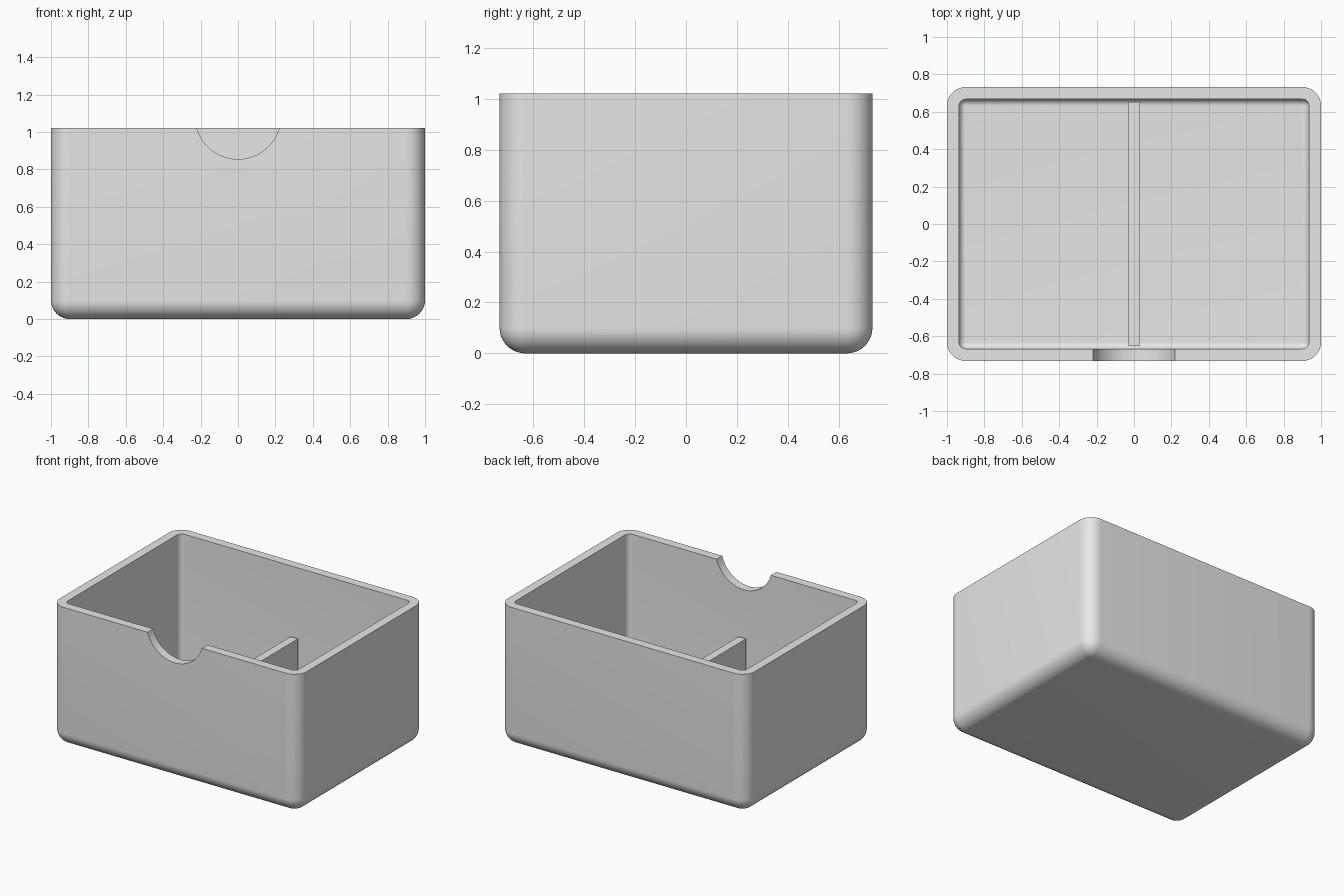
import bpy
import bmesh
from math import sin, cos, pi

cube = bpy.data.objects.get("Cube")
if cube:
    bpy.data.objects.remove(cube, do_unlink=True)

HEIGHT = 1.02
HALF_X, HALF_Y = 1.0, 0.732
WALL = 0.065
OUTER_R = 0.1
INNER_R = OUTER_R - WALL
STEPS = 12

grey = bpy.data.materials.new("light grey")
grey.use_nodes = True
grey.diffuse_color = (0.8, 0.8, 0.8, 1)
grey.node_tree.nodes["Principled BSDF"].inputs["Base Color"].default_value = (0.8, 0.8, 0.8, 1)


def ring(bm, half_x, half_y, corner, radius, z):
    """Rounded rectangle whose corner centres stay put as the radius shrinks."""
    verts = []
    for quarter, (sx, sy) in enumerate([(1, 1), (-1, 1), (-1, -1), (1, -1)]):
        for i in range(STEPS + 1):
            a = (quarter + i / STEPS) * pi / 2
            verts.append(bm.verts.new((sx * (half_x - corner) + radius * cos(a),
                                       sy * (half_y - corner) + radius * sin(a), z)))
    return verts


def shell_rings(bm, inset, corner, floor):
    """Rings from the floor, up around the fillet, to the rim."""
    size = (HALF_X - inset, HALF_Y - inset, corner)
    rings = []
    for i in range(STEPS + 1):
        a = i / STEPS * pi / 2
        rings.append(ring(bm, *size, corner * sin(a), floor + corner * (1 - cos(a))))
    rings.append(ring(bm, *size, corner, HEIGHT))
    return rings


def finish(bm, name):
    bmesh.ops.recalc_face_normals(bm, faces=bm.faces)
    mesh = bpy.data.meshes.new(name)
    bm.to_mesh(mesh)
    bm.free()
    obj = bpy.data.objects.new(name, mesh)
    bpy.context.collection.objects.link(obj)
    mesh.materials.append(grey)
    return obj


def activate(obj):
    bpy.ops.object.select_all(action='DESELECT')
    obj.select_set(True)
    bpy.context.view_layer.objects.active = obj


# Open box: outer skin, flat rim and inner skin as one closed shell
bm = bmesh.new()
outer = shell_rings(bm, 0, OUTER_R, 0)
inner = shell_rings(bm, WALL, INNER_R, WALL)
rings = outer + inner[::-1]
for low, high in zip(rings, rings[1:]):
    for i in range(len(low)):
        j = (i + 1) % len(low)
        bm.faces.new((low[i], low[j], high[j], high[i]))
bm.faces.new(outer[0])
bm.faces.new(inner[0])
bmesh.ops.remove_doubles(bm, verts=bm.verts, dist=1e-5)
box = finish(bm, "open_box")

# Rounded finger notch through the front wall
bpy.ops.mesh.primitive_cylinder_add(vertices=128, radius=0.229, depth=0.2,
                                    location=(0, -0.7, 1.084), rotation=(pi / 2, 0, 0))
cutter = bpy.context.object
cutter.name = "notch_cutter"
cutter.hide_render = True
cutter.data.materials.append(grey)
cut = box.modifiers.new("finger_notch", 'BOOLEAN')
cut.operation = 'DIFFERENCE'
cut.solver = 'EXACT'
cut.object = cutter
activate(box)
bpy.ops.object.modifier_apply(modifier=cut.name)
bpy.data.objects.remove(cutter, do_unlink=True)
bpy.ops.object.shade_smooth_by_angle()

# Half-height divider standing on the floor
bottom, top = WALL - 0.01, 0.51
bpy.ops.mesh.primitive_cube_add(size=1, location=(0, 0, (bottom + top) / 2))
divider = bpy.context.object
divider.name = "divider"
divider.scale = (0.06, 1.302, top - bottom)
divider.data.materials.append(grey)
activate(divider)
bpy.ops.object.transform_apply(location=False, rotation=False, scale=True)
